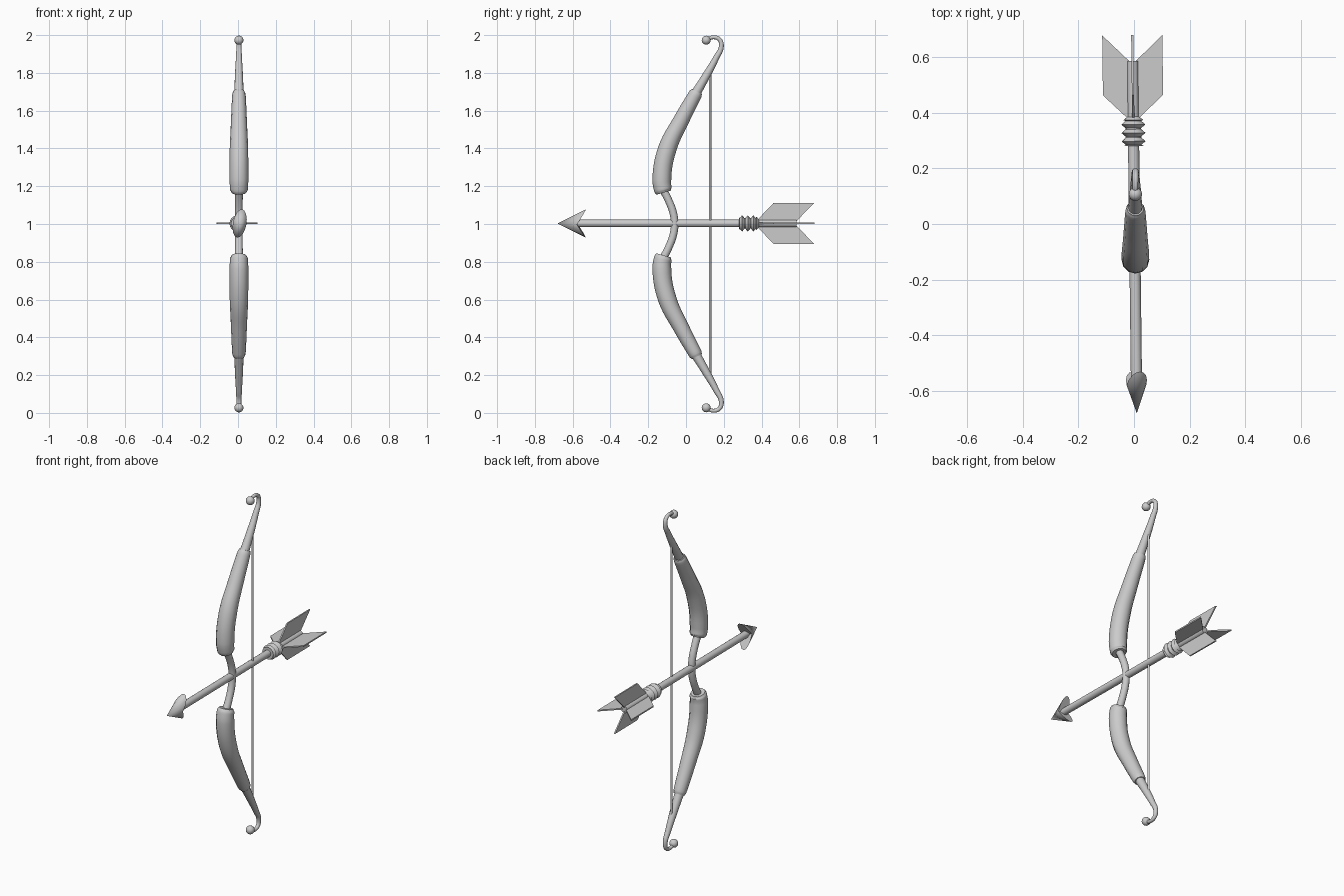
import bpy, bmesh, math
from mathutils import Matrix, Vector

if "Cube" in bpy.data.objects:
    bpy.data.objects.remove(bpy.data.objects["Cube"])

grey = bpy.data.materials.new("plain grey")
grey.use_nodes = True
grey.diffuse_color = (0.6, 0.6, 0.6, 1)
grey.node_tree.nodes["Principled BSDF"].inputs["Base Color"].default_value = (0.6, 0.6, 0.6, 1)

MID = 1.0        # height of the arrow and the bow's centre
BOW_X = 0.005


def finish(ob, angle=40):
    ob.data.materials.append(grey)
    bpy.ops.object.select_all(action="DESELECT")
    ob.select_set(True)
    bpy.context.view_layer.objects.active = ob
    bpy.ops.object.shade_smooth_by_angle(angle=math.radians(angle))
    return ob


def from_bmesh(name, bm, angle=40):
    bmesh.ops.recalc_face_normals(bm, faces=bm.faces)
    me = bpy.data.meshes.new(name)
    bm.to_mesh(me)
    bm.free()
    ob = bpy.data.objects.new(name, me)
    bpy.context.collection.objects.link(ob)
    return finish(ob, angle)


def tube(name, points):
    """Smooth tube through (y, z, radius) points in the bow's plane."""
    cu = bpy.data.curves.new(name, "CURVE")
    cu.dimensions = "3D"
    cu.bevel_depth = 1
    cu.bevel_resolution = 4
    cu.resolution_u = 6
    cu.use_fill_caps = True
    sp = cu.splines.new("BEZIER")
    sp.bezier_points.add(len(points) - 1)
    for p, (y, z, r) in zip(sp.bezier_points, points):
        p.co = (BOW_X, y, z)
        p.radius = r
        p.handle_left_type = p.handle_right_type = "AUTO"
    ob = bpy.data.objects.new(name, cu)
    bpy.context.collection.objects.link(ob)
    bpy.ops.object.select_all(action="DESELECT")
    ob.select_set(True)
    bpy.context.view_layer.objects.active = ob
    bpy.ops.object.convert(target="MESH")
    return finish(bpy.context.object)


def lathe(name, profile, sides=16, angle=40):
    """Turned part along y from (y, radius) points."""
    bm = bmesh.new()
    rings = []
    for y, r in profile:
        rings.append([bm.verts.new((r * math.cos(a), y, r * math.sin(a)))
                      for a in (math.tau * i / sides for i in range(sides))])
    for a, b in zip(rings, rings[1:]):
        for i in range(sides):
            j = (i + 1) % sides
            bm.faces.new((a[i], a[j], b[j], b[i]))
    bm.faces.new(rings[0])
    bm.faces.new(rings[-1])
    return from_bmesh(name, bm, angle)


# Bow: grip, then mirrored sleeves, tips and knobs (z measured from the centre)
half_grip = [(-0.068, 0.06, 0.02), (-0.09, 0.12, 0.02), (-0.122, 0.185, 0.021)]
sleeve = [(-0.118, 0.166, 0.039), (-0.122, 0.18, 0.047), (-0.128, 0.235, 0.05),
          (-0.1, 0.395, 0.049), (-0.025, 0.55, 0.042), (0.051, 0.69, 0.035),
          (0.057, 0.702, 0.03)]
tip = [(0.045, 0.68, 0.026), (0.11, 0.79, 0.021), (0.16, 0.88, 0.016),
       (0.187, 0.94, 0.013), (0.176, 0.978, 0.011), (0.14, 0.988, 0.01),
       (0.108, 0.974, 0.01)]


def placed(points, side):
    return [(y, MID + side * z, r) for y, z, r in points]


tube("grip", placed(half_grip[::-1], -1) + [(-0.06, MID, 0.02)] + placed(half_grip, 1))
for side, label in ((1, "upper"), (-1, "lower")):
    tube(label + "_limb_sleeve", placed(sleeve, side))
    tube(label + "_limb_tip", placed(tip, side))
    bm = bmesh.new()
    bmesh.ops.create_uvsphere(bm, u_segments=16, v_segments=10, radius=0.024,
                              matrix=Matrix.Translation((BOW_X, 0.107, MID + side * 0.973)))
    from_bmesh(label + "_tip_knob", bm)

tube("bowstring", [(0.128, MID - 0.8, 0.006), (0.128, MID + 0.8, 0.006)])

# Arrow shaft and ridged binding
arrow = [lathe("arrow_shaft", [(-0.6, 0.02), (0.585, 0.02)])]
ridges = [(0.28, 0.036)]
for k in range(3):
    y = 0.297 + 0.03 * k
    ridges += [(y - 0.013, 0.028), (y, 0.043), (y + 0.013, 0.028)]
ridges += [(0.373, 0.036), (0.385, 0.021)]
arrow.append(lathe("arrow_binding", ridges, angle=25))

# Barbed arrowhead: flattened cone whose rim sweeps back into two barbs
bm = bmesh.new()
sides = 16
point = bm.verts.new((0, -0.68, 0))
notch = bm.verts.new((0, -0.578, 0))
rim = []
for i in range(sides):
    a = math.tau * i / sides
    s = math.sin(a)
    rim.append(bm.verts.new((0.036 * math.cos(a), -0.578 + 0.048 * abs(s), 0.076 * s)))
for i in range(sides):
    j = (i + 1) % sides
    bm.faces.new((point, rim[i], rim[j]))
    bm.faces.new((notch, rim[j], rim[i]))
head = from_bmesh("arrowhead", bm)
head.data.transform(Matrix.Rotation(math.radians(10), 4, "Y"))
arrow.append(head)

# Four swept feathers around the tail
outline = [(0.36, 0), (0.463, 0.108), (0.678, 0.108), (0.585, 0.012), (0.585, 0)]
for k, label in enumerate(("left", "top", "right", "bottom")):
    bm = bmesh.new()
    f = bm.faces.new([bm.verts.new((r, y, -0.004)) for y, r in outline])
    ext = bmesh.ops.extrude_face_region(bm, geom=[f], use_keep_orig=True)
    bmesh.ops.translate(bm, vec=Vector((0, 0, 0.008)),
                        verts=[v for v in ext["geom"] if isinstance(v, bmesh.types.BMVert)])
    bmesh.ops.rotate(bm, verts=bm.verts, matrix=Matrix.Rotation(-k * math.pi / 2, 3, "Y"))
    arrow.append(from_bmesh(label + "_feather", bm))

# The arrow lies very slightly askew across the grip
lay = Matrix.Translation((0.002, 0, MID + 0.003)) @ Matrix.Rotation(0.012, 4, "Z")
for ob in arrow:
    ob.data.transform(lay)
